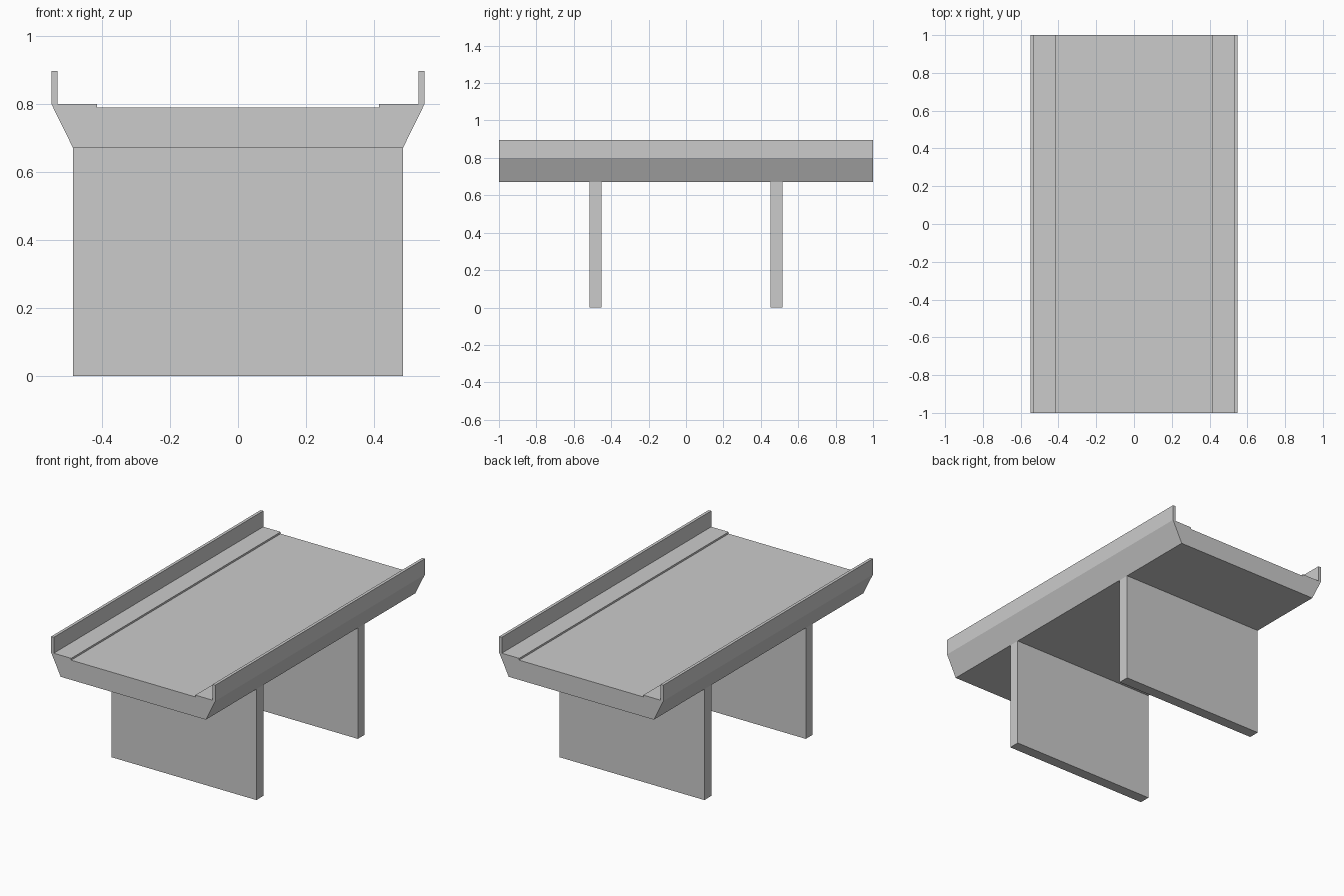
import bpy, bmesh

if "Cube" in bpy.data.objects:
    bpy.data.objects.remove(bpy.data.objects["Cube"])


def prism(name, profile, y0, y1):
    """Extrude an XZ profile along y from y0 to y1."""
    bm = bmesh.new()
    face = bm.faces.new([bm.verts.new((x, y0, z)) for x, z in profile])
    ext = bmesh.ops.extrude_face_region(bm, geom=[face])
    moved = [v for v in ext["geom"] if isinstance(v, bmesh.types.BMVert)]
    bmesh.ops.translate(bm, verts=moved, vec=(0, y1 - y0, 0))
    bmesh.ops.recalc_face_normals(bm, faces=bm.faces)
    mesh = bpy.data.meshes.new(name)
    bm.to_mesh(mesh)
    bm.free()
    obj = bpy.data.objects.new(name, mesh)
    bpy.context.collection.objects.link(obj)
    return obj


HALF_BASE = 0.485
UNDERSIDE = 0.67

# Deck cross-section: sloped flank, parapet, raised walkway, sunken roadway
right_half = [(HALF_BASE, UNDERSIDE), (0.549, 0.80), (0.549, 0.896),
              (0.531, 0.896), (0.531, 0.80), (0.415, 0.80), (0.415, 0.789)]
left_half = [(-x, z) for x, z in reversed(right_half)]
prism("bridge_deck", right_half + left_half, -1.0, 1.0)

# Two wall piers under the deck
pier = [(-HALF_BASE, 0), (HALF_BASE, 0),
        (HALF_BASE, UNDERSIDE), (-HALF_BASE, UNDERSIDE)]
for name, y in (("front_pier", -0.484), ("back_pier", 0.484)):
    prism(name, pier, y - 0.033, y + 0.033)
